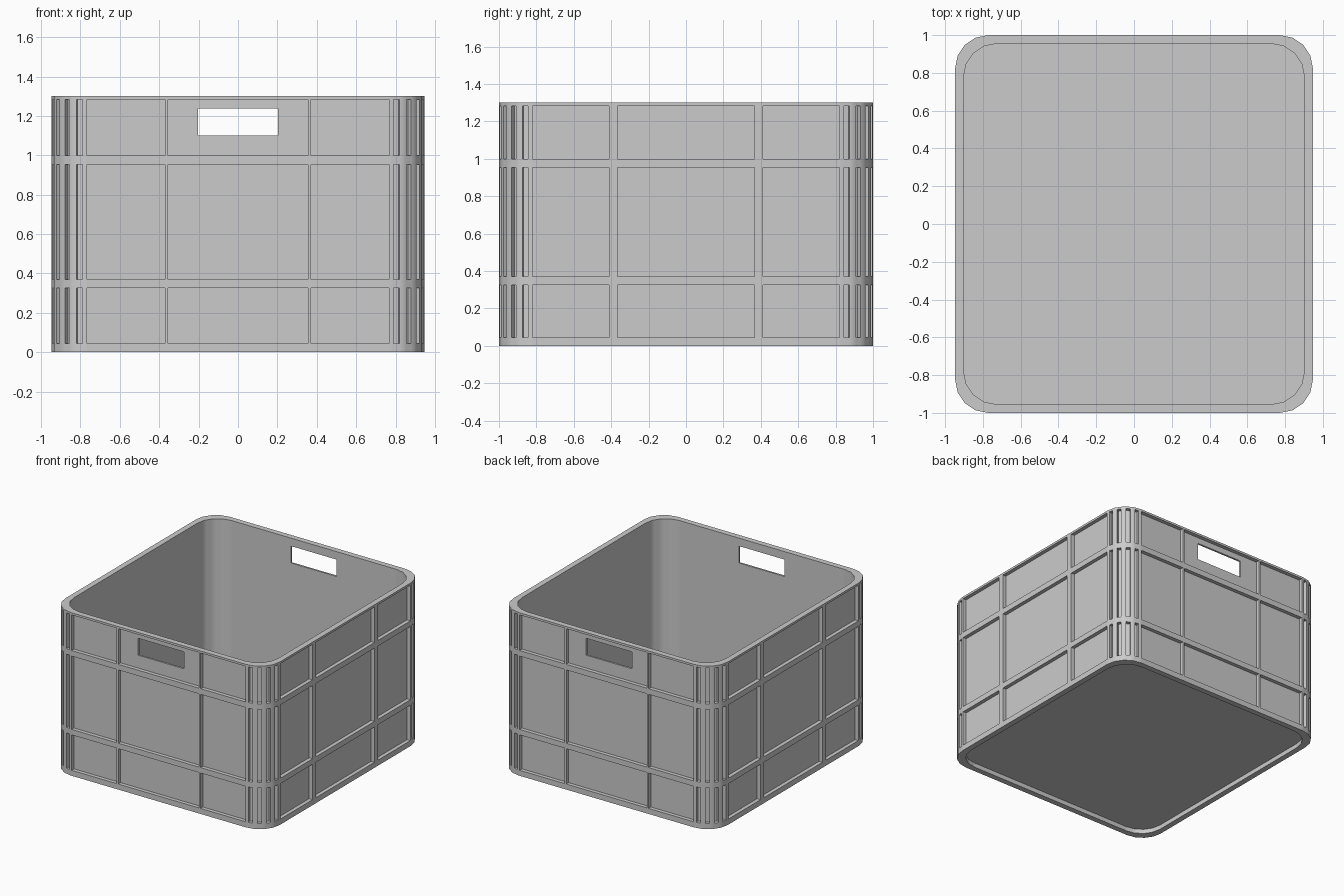
import bpy, bmesh
from math import sin, cos, pi
from mathutils import Vector

if "Cube" in bpy.data.objects:
    bpy.data.objects.remove(bpy.data.objects["Cube"])

HX, HY, H = 0.947, 1.0, 1.3      # half sizes and height
R, SEG = 0.175, 4                # corner radius and facets per corner
WALL, RECESS, GAP = 0.045, 0.03, 0.019


def ring(inset):
    """Rounded outline (counter-clockwise) with a panel flag for each segment."""
    pts, flags = [], []
    for k in range(4):
        n = Vector(((1, 0), (0, 1), (-1, 0), (0, -1))[k])
        t = Vector((-n.y, n.x))
        dist, other = (HX, HY) if k % 2 == 0 else (HY, HX)
        dist, half = dist - inset, other - R
        outer, inner = (0.413, 0.367) if k % 2 == 0 else (0.371, 0.356)
        scale = (half - inset) / half
        # straight side: three panels between bars
        stops = [-half, -half + 0.005, -outer, -inner, inner, outer, half - 0.005]
        for i, s in enumerate(stops):
            pts.append(n * dist + t * s * scale)
            flags.append(i % 2 == 1)
        # rounded corner: one narrow panel per facet
        c = n * (dist - R) + t * (half - inset)
        arc = [c + R * (n * cos(a) + t * sin(a))
               for a in (i * pi / 2 / SEG for i in range(SEG + 1))]
        for a, b in zip(arc, arc[1:]):
            step = (b - a).normalized() * GAP
            pts += [a, a + step, b - step]
            flags += [False, True, False]
    # the side already ends with a gap running up to the first arc point
    return pts, flags


bm = bmesh.new()


def loop(inset, z):
    return [bm.verts.new((p.x, p.y, z)) for p in ring(inset)[0]]


flags = ring(0)[1]
rows = [0, 0.044, 0.326, 0.37, 0.954, 0.999, 1.283, H]
# closed skin: recessed underside, outer wall rows, top rim, inside wall, floor
loops = [loop(WALL, 0.035), loop(WALL, 0)]
loops += [loop(0, z) for z in rows]
loops += [loop(WALL, H), loop(WALL, 0.055)]
panels = []
count = len(flags)
for j, (lo, hi) in enumerate(zip(loops, loops[1:])):
    for i in range(count):
        m = (i + 1) % count
        f = bm.faces.new((lo[i], lo[m], hi[m], hi[i]))
        if j in (3, 5, 7) and flags[i]:
            panels.append(f)
bm.faces.new(list(reversed(loops[0])))
bm.faces.new(loops[-1])
bmesh.ops.remove_doubles(bm, verts=bm.verts, dist=1e-5)
bmesh.ops.recalc_face_normals(bm, faces=bm.faces)
# sink the panels to leave raised ribs
bmesh.ops.inset_individual(bm, faces=panels, thickness=0, depth=-RECESS)

mesh = bpy.data.meshes.new("crate")
bm.to_mesh(mesh)
bm.free()
crate = bpy.data.objects.new("crate", mesh)
bpy.context.collection.objects.link(crate)

# hand holes through front and back
bpy.ops.mesh.primitive_cube_add(size=1, location=(0, 0, 1.169))
cutter = bpy.context.object
cutter.name = "handle_cutter"
cutter.scale = (0.405, 3, 0.135)
cutter.hide_render = True
mod = crate.modifiers.new("hand_holes", 'BOOLEAN')
mod.operation, mod.solver, mod.object = 'DIFFERENCE', 'EXACT', cutter
bpy.ops.object.select_all(action='DESELECT')
crate.select_set(True)
bpy.context.view_layer.objects.active = crate
bpy.ops.object.modifier_apply(modifier=mod.name)
bpy.data.objects.remove(cutter)
bpy.ops.object.shade_smooth_by_angle(angle=0.53)
